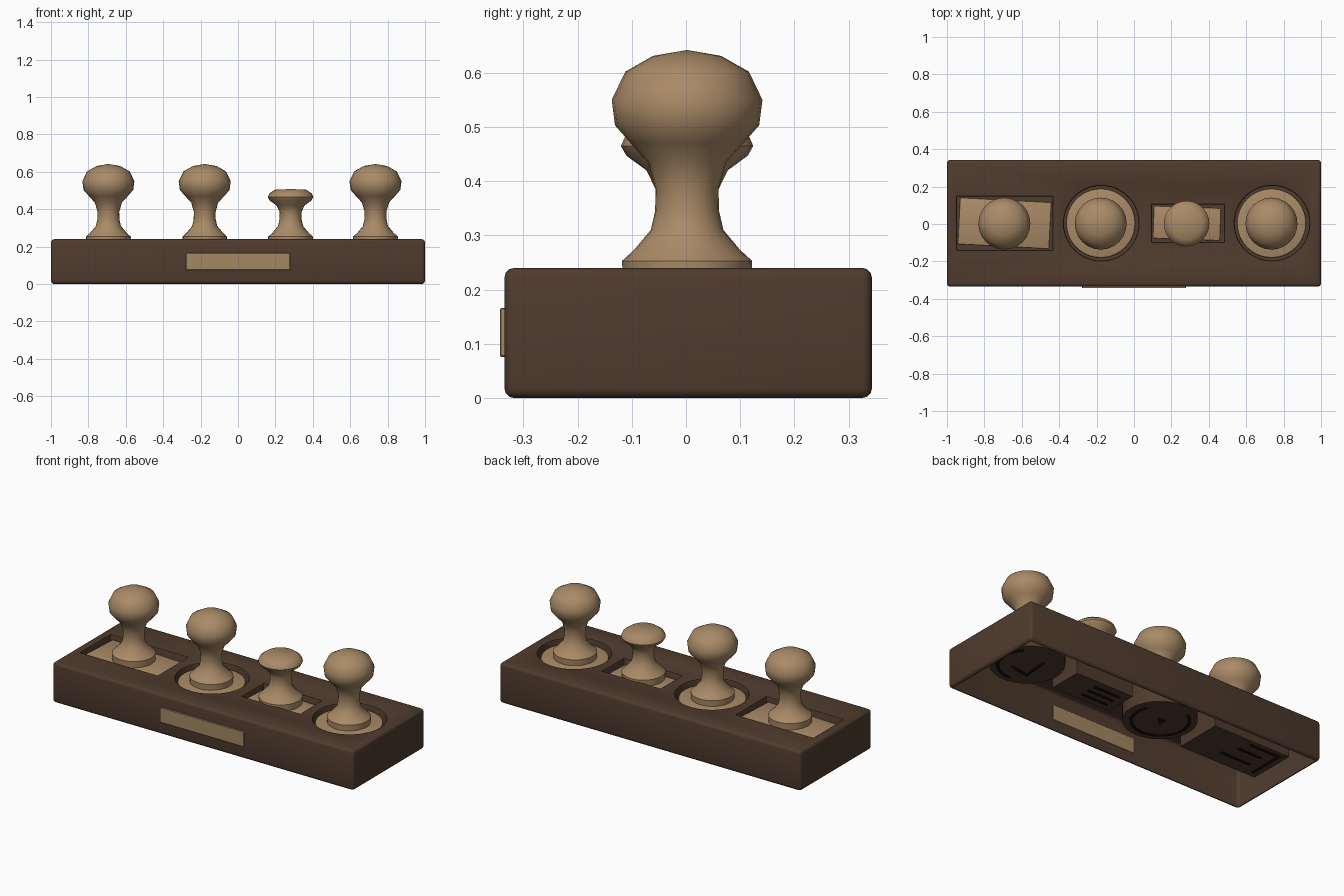
import bpy, bmesh, math
from mathutils import Matrix, Vector

if "Cube" in bpy.data.objects:
    bpy.data.objects.remove(bpy.data.objects["Cube"])


def material(name, rgb):
    m = bpy.data.materials.new(name)
    m.diffuse_color = (*rgb, 1)
    m.use_nodes = True
    m.node_tree.nodes["Principled BSDF"].inputs["Base Color"].default_value = m.diffuse_color
    return m


TRAY = material("dark_wood", (0.08, 0.044, 0.027))
WOOD = material("light_wood", (0.40, 0.255, 0.135))
BRASS = material("dull_brass", (0.37, 0.25, 0.125))
RUBBER = material("black_rubber", (0.008, 0.007, 0.006))

YC = 0.004          # shared centre line of tray and stamps
TOP, FLOOR = 0.24, 0.09


def finish(bm, name, mat, angle=35):
    me = bpy.data.meshes.new(name)
    bm.to_mesh(me)
    bm.free()
    ob = bpy.data.objects.new(name, me)
    bpy.context.collection.objects.link(ob)
    me.materials.append(mat)
    bpy.ops.object.select_all(action='DESELECT')
    ob.select_set(True)
    bpy.context.view_layer.objects.active = ob
    bpy.ops.object.shade_smooth_by_angle(angle=math.radians(angle))
    return ob


def add_box(bm, centre, size, rot=0.0, bevel=0.0, segments=2):
    mat = (Matrix.Translation(centre) @ Matrix.Rotation(rot, 4, 'Z')
           @ Matrix.Diagonal((*size, 1)))
    verts = bmesh.ops.create_cube(bm, size=1, matrix=mat)['verts']
    if bevel:
        edges = list({e for v in verts for e in v.link_edges})
        bmesh.ops.bevel(bm, geom=edges, offset=bevel, segments=segments,
                        profile=0.5, affect='EDGES')


def lathe(name, profile, x, y, mat, sides=32):
    bm = bmesh.new()
    verts = [bm.verts.new((x + r, y, z)) for r, z in profile]
    edges = [bm.edges.new(p) for p in zip(verts, verts[1:])]
    bmesh.ops.spin(bm, geom=verts + edges, cent=(x, y, 0), axis=(0, 0, 1),
                   angle=2 * math.tau / 2, steps=sides, use_merge=True)
    bmesh.ops.remove_doubles(bm, verts=bm.verts, dist=1e-5)
    bmesh.ops.recalc_face_normals(bm, faces=bm.faces)
    return finish(bm, name, mat, 40)


def outline(x, hx, hy, round_):
    """Pocket outline: a circle, or a rectangle of half size hx, hy."""
    if round_:
        return [(x + hx * math.cos(math.tau * i / 48), YC + hx * math.sin(math.tau * i / 48))
                for i in range(48)]
    return [(x + sx * hx, YC + sy * hy) for sx, sy in ((-1, -1), (1, -1), (1, 1), (-1, 1))]


# x, pocket half size, round?
POCKETS = [(-0.692, 0.255, 0.142, False), (-0.175, 0.2, 0.2, True),
           (0.288, 0.192, 0.1, False), (0.738, 0.2, 0.2, True)]

# Tray: hollow shell, open underneath, with four sunken pockets
bm = bmesh.new()
add_box(bm, (0, YC, TOP / 2), (2, 0.678, TOP), bevel=0.018, segments=3)
flat = [f for f in bm.faces if abs(f.normal.z) > 0.999 and f.calc_area() > 0.5]
bmesh.ops.delete(bm, geom=flat, context='FACES_ONLY')
rim = [e for e in bm.edges if e.is_boundary and e.verts[0].co.z > 0.2]
for x, hx, hy, rnd in POCKETS:
    rings = []
    for grow, z in ((0.01, TOP), (0.003, TOP - 0.003), (0, TOP - 0.01), (0, FLOOR)):
        rings.append([bm.verts.new((px, py, z))
                      for px, py in outline(x, hx + grow, hy + grow, rnd)])
    n = len(rings[0])
    for a, b in zip(rings, rings[1:]):
        for i in range(n):
            j = (i + 1) % n
            bm.faces.new((a[j], a[i], b[i], b[j]))
    bm.faces.new(rings[-1])
    rim += [bm.edges.get((rings[0][i], rings[0][(i + 1) % n])) for i in range(n)]
bmesh.ops.triangle_fill(bm, edges=rim, use_beauty=True, normal=(0, 0, 1))
bmesh.ops.recalc_face_normals(bm, faces=bm.faces)
finish(bm, "tray", TRAY)

# Name plate on the front
bm = bmesh.new()
add_box(bm, (0, -0.338, 0.121), (0.557, 0.01, 0.09), bevel=0.002, segments=1)
finish(bm, "front_plate", BRASS)

# Handles
FOOT = [(0.0, 0.205), (0.118, 0.205), (0.12, 0.253), (0.098, 0.273),
        (0.067, 0.31), (0.059, 0.345), (0.058, 0.385)]
TALL = FOOT + [(0.072, 0.435), (0.104, 0.47), (0.133, 0.503), (0.139, 0.55),
               (0.114, 0.602), (0.063, 0.631), (0.0, 0.642)]
SHORT = FOOT + [(0.075, 0.42), (0.112, 0.447), (0.122, 0.465), (0.114, 0.483),
                (0.085, 0.504), (0.0, 0.508)]
for i, (x, prof) in enumerate([(-0.693, TALL), (-0.178, TALL), (0.281, SHORT), (0.735, TALL)]):
    lathe(f"stamp_handle_{i + 1}", prof, x, 0.002, WOOD, 24)

# Round stamp bases
for i, x in ((2, -0.178), (4, 0.735)):
    lathe(f"round_stamp_base_{i}", [(0, 0.1), (0.186, 0.1), (0.186, 0.208), (0.183, 0.215),
                                    (0.174, 0.218), (0, 0.218)], x, YC, WOOD, 40)

# Rectangular stamp bases, sitting slightly crooked
for i, x, size, deg in ((1, -0.692, (0.49, 0.25, 0.115), -3), (3, 0.283, (0.36, 0.175, 0.115), -2)):
    bm = bmesh.new()
    add_box(bm, (x, YC, 0.1575), size, math.radians(deg), bevel=0.006)
    finish(bm, f"rectangular_stamp_base_{i}", WOOD)


# Raised print marks under each stamp
def marks(name, x, lines, width=0.014):
    bm = bmesh.new()
    for pts in lines:
        for p, q in zip(pts, pts[1:]):
            p, q = Vector(p), Vector(q)
            d, c = q - p, (p + q) / 2
            add_box(bm, (x + c.x, YC + c.y, FLOOR - 0.002), (d.length + width, width, 0.008),
                    math.atan2(d.y, d.x))
    finish(bm, name, RUBBER)


def arc(r, a0, a1, steps=20):
    angles = [math.radians(a0 + (a1 - a0) * i / steps) for i in range(steps + 1)]
    return [(r * math.cos(a), r * math.sin(a)) for a in angles]


marks("print_marks_1", -0.692, [[(-0.02, 0.11), (-0.21, 0.11), (-0.21, -0.1)],
                                [(0.05, -0.05), (-0.14, -0.05)], [(0.0, 0.04), (-0.14, 0.04)]])
marks("print_marks_2", -0.178, [arc(0.155, 120, 380), [(-0.015, -0.02), (0.015, 0.01), (-0.015, 0.01)]])
marks("print_marks_3", 0.283, [[(-0.13, y), (0.03, y)] for y in (-0.05, 0.0, 0.05)])
marks("print_marks_4", 0.735, [[(0.045, -0.065), (-0.06, -0.085), (-0.05, 0.065)], arc(0.16, 270, 400)])
